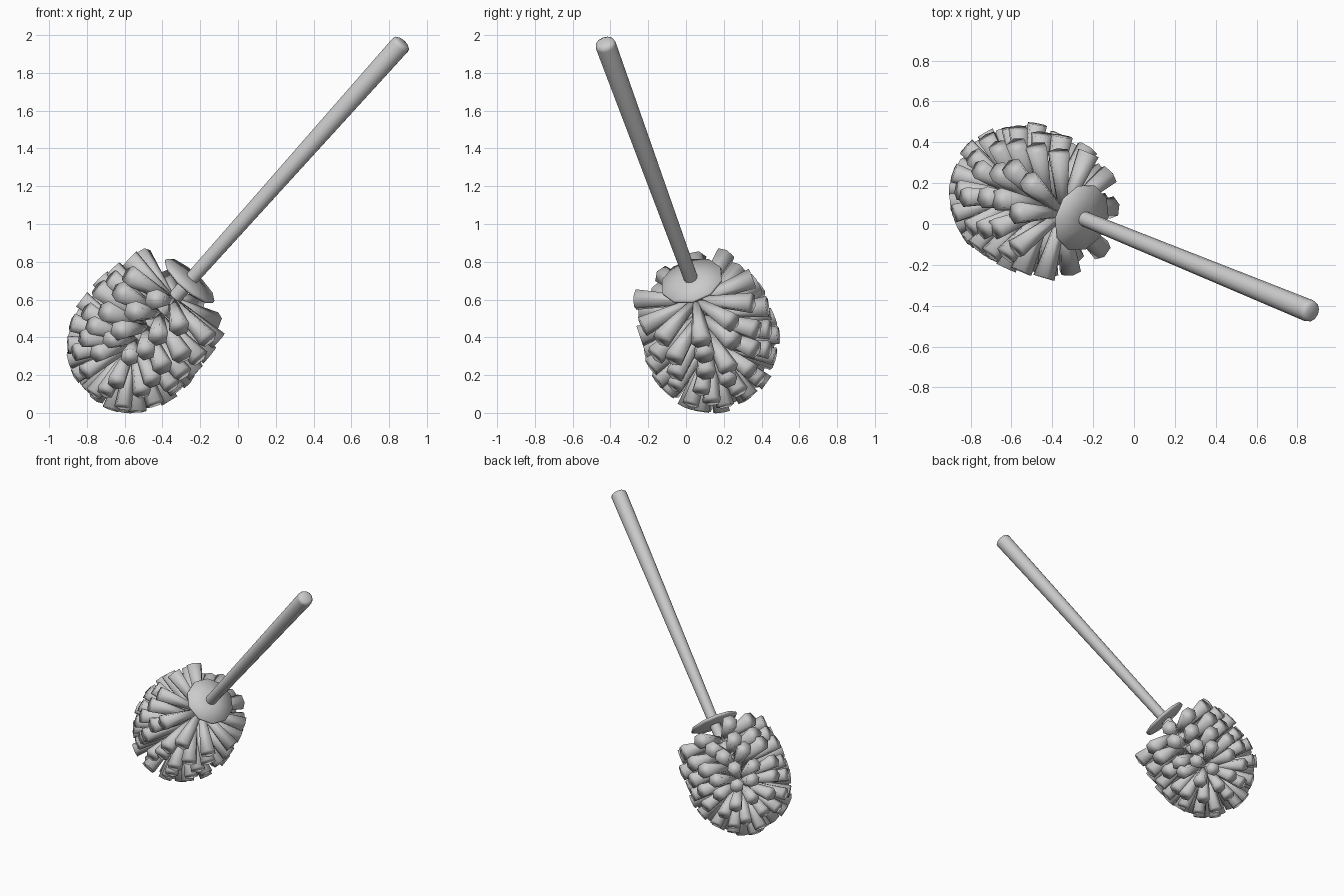
import bpy, bmesh, math, random
from mathutils import Vector, Matrix

if "Cube" in bpy.data.objects:
    bpy.data.objects.remove(bpy.data.objects["Cube"], do_unlink=True)
random.seed(4)

# single plain grey
grey = bpy.data.materials.new("light_grey")
grey.diffuse_color = (0.6, 0.6, 0.6, 1)
grey.use_nodes = True
grey.node_tree.nodes["Principled BSDF"].inputs["Base Color"].default_value = (0.6, 0.6, 0.6, 1)

# local frame: origin at the guard disc, +z runs up the handle
GUARD = Vector((-0.255, 0.03, 0.70))
HANDLE_END = Vector((0.87, -0.43, 1.96))
AXIS = HANDLE_END - GUARD
FRAME = Matrix.Translation(GUARD) @ AXIS.to_track_quat('Z', 'Y').to_matrix().to_4x4()


def lathe(bm, profile, sides, matrix=Matrix()):
    """Closed solid turned round z from (radius, height) pairs."""
    rings = []
    for r, z in profile:
        rings.append([bm.verts.new(matrix @ Vector((r * math.cos(a), r * math.sin(a), z)))
                      for a in (math.tau * i / sides for i in range(sides))])
    for lo, hi in zip(rings, rings[1:]):
        for i in range(sides):
            j = (i + 1) % sides
            bm.faces.new((lo[i], lo[j], hi[j], hi[i]))
    bm.faces.new(rings[0][::-1])
    bm.faces.new(rings[-1])


def finish(bm, name, angle, offset=(0, 0, 0)):
    mesh = bpy.data.meshes.new(name)
    bm.to_mesh(mesh)
    bm.free()
    mesh.materials.append(grey)
    obj = bpy.data.objects.new(name, mesh)
    bpy.context.collection.objects.link(obj)
    obj.matrix_world = Matrix.Translation(offset) @ FRAME
    bpy.ops.object.select_all(action='DESELECT')
    obj.select_set(True)
    bpy.context.view_layer.objects.active = obj
    bpy.ops.object.shade_smooth_by_angle(angle=math.radians(angle))


# tapered handle with a softened end
L = AXIS.length
bm = bmesh.new()
lathe(bm, [(0.037, 0.0), (0.055, L - 0.02), (0.051, L - 0.005), (0.034, L + 0.006)], 12)
finish(bm, "handle", 80)

# splash guard disc
bm = bmesh.new()
lathe(bm, [(0.05, -0.022), (0.15, -0.018), (0.17, -0.008), (0.168, 0.006), (0.04, 0.02)], 10)
finish(bm, "guard_disc", 80)

# core rod inside the brush head
bm = bmesh.new()
lathe(bm, [(0.03, -0.52), (0.038, -0.42), (0.038, 0.0)], 10)
finish(bm, "core_rod", 40)

# bristle tufts: (root height, tilt from straight down in degrees, reach, count, tip radius)
ROWS = [(-0.145, 92, 0.325, 10, 0.056), (-0.25, 90, 0.35, 13, 0.057),
        (-0.35, 90, 0.36, 14, 0.055), (-0.445, 88, 0.355, 15, 0.05),
        (-0.46, 71, 0.355, 14, 0.05), (-0.46, 52, 0.36, 13, 0.048),
        (-0.46, 31, 0.365, 9, 0.046), (-0.46, 10, 0.365, 3, 0.045)]
bm = bmesh.new()
for row, (height, tilt, reach, count, tip) in enumerate(ROWS):
    for i in range(count):
        spin = math.tau * (i + 0.5 * (row % 2) + random.uniform(-0.12, 0.12)) / count
        lean = math.radians(tilt + random.uniform(-4, 4))
        out = Vector((math.sin(lean) * math.cos(spin), math.sin(lean) * math.sin(spin), -math.cos(lean)))
        place = Matrix.Translation((0, 0, height)) @ out.to_track_quat('Z', 'Y').to_matrix().to_4x4()
        end = reach + random.uniform(-0.015, 0.01)
        lathe(bm, [(0.022, 0.01), (tip, end)], 6, place)
finish(bm, "bristle_tufts", 180, (0, -0.015, 0))
